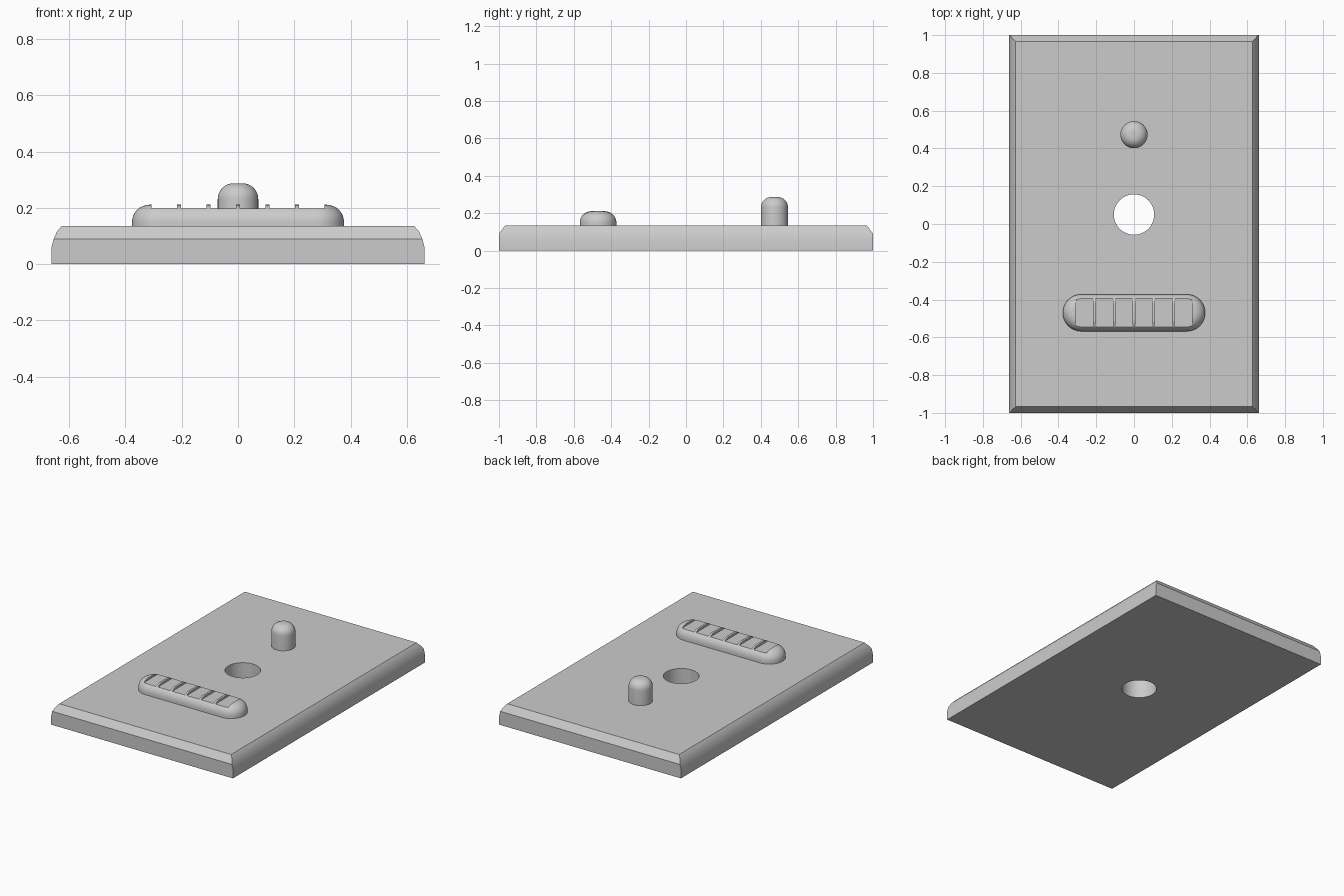
import bpy
import bmesh
from math import cos, sin, pi, radians

cube = bpy.data.objects.get("Cube")
if cube:
    bpy.data.objects.remove(cube, do_unlink=True)

# One plain grey for everything
grey = bpy.data.materials.new("plain_grey")
grey.use_nodes = True
colour = (0.6, 0.6, 0.6, 1)
grey.diffuse_color = colour
grey.node_tree.nodes["Principled BSDF"].inputs["Base Color"].default_value = colour


def loft(name, rings):
    """Skin a stack of equal-length point loops and cap both ends."""
    bm = bmesh.new()
    loops = [[bm.verts.new(p) for p in ring] for ring in rings]
    n = len(loops[0])
    for low, high in zip(loops, loops[1:]):
        for i in range(n):
            j = (i + 1) % n
            bm.faces.new((low[i], low[j], high[j], high[i]))
    bm.faces.new(loops[0][::-1])
    bm.faces.new(loops[-1])
    mesh = bpy.data.meshes.new(name)
    bm.to_mesh(mesh)
    bm.free()
    obj = bpy.data.objects.new(name, mesh)
    bpy.context.collection.objects.link(obj)
    mesh.materials.append(grey)
    return obj


def rectangle(hx, hy, z, cx=0, cy=0):
    return [(cx + sx * hx, cy + sy * hy, z)
            for sx, sy in ((-1, -1), (1, -1), (1, 1), (-1, 1))]


def capsule(half_line, r, z, cy, n=24):
    """Outline of a slot along x; a zero half_line gives a circle."""
    pts = []
    for side in (1, -1):
        for i in range(n + (1 if half_line else 0)):
            a = -pi / 2 * side + pi * i / n
            pts.append((side * half_line + r * cos(a), cy + r * sin(a), z))
    return pts


def domed(name, half_line, r, base, top, fillet, cy, steps=8):
    """Upright wall with a rounded upper edge."""
    rings = [capsule(half_line, r, base, cy)]
    for i in range(steps + 1):
        a = pi / 2 * i / steps
        rings.append(capsule(half_line, r - fillet * (1 - cos(a)),
                             top - fillet * (1 - sin(a)), cy))
    return loft(name, rings)


def cut(target, cutter):
    cutter.hide_render = True
    mod = target.modifiers.new("cut", 'BOOLEAN')
    mod.operation = 'DIFFERENCE'
    mod.solver = 'EXACT'
    mod.object = cutter
    bpy.context.view_layer.objects.active = target
    bpy.ops.object.modifier_apply(modifier=mod.name)
    bpy.data.objects.remove(cutter, do_unlink=True)


def smooth(obj):
    bpy.ops.object.select_all(action='DESELECT')
    obj.select_set(True)
    bpy.context.view_layer.objects.active = obj
    bpy.ops.object.shade_smooth_by_angle(angle=radians(30))


# Base plate with sloped upper edges and a through hole
sections = [(0.663, 1, 0), (0.663, 1, 0.06), (0.655, 1, 0.09),
            (0.644, 0.982, 0.115), (0.627, 0.967, 0.135)]
plate = loft("base_plate", [rectangle(*s) for s in sections])
cut(plate, loft("hole_cutter", [capsule(0, 0.107, z, 0.05) for z in (-0.1, 0.3)]))

# Round-topped peg
peg = domed("peg", 0, 0.072, 0.13, 0.287, 0.055, 0.473)

# Grip bar with six shallow pockets between thin ribs
grip = domed("grip_bar", 0.279, 0.098, 0.13, 0.211, 0.062, -0.47)
pitch = 0.105
for i in range(6):
    x = (i - 2.5) * pitch
    cut(grip, loft("pocket_cutter",
                   [rectangle(pitch / 2 - 0.007, 0.15, z, x, -0.47)
                    for z in (0.197, 0.3)]))

for part in (plate, peg, grip):
    smooth(part)
